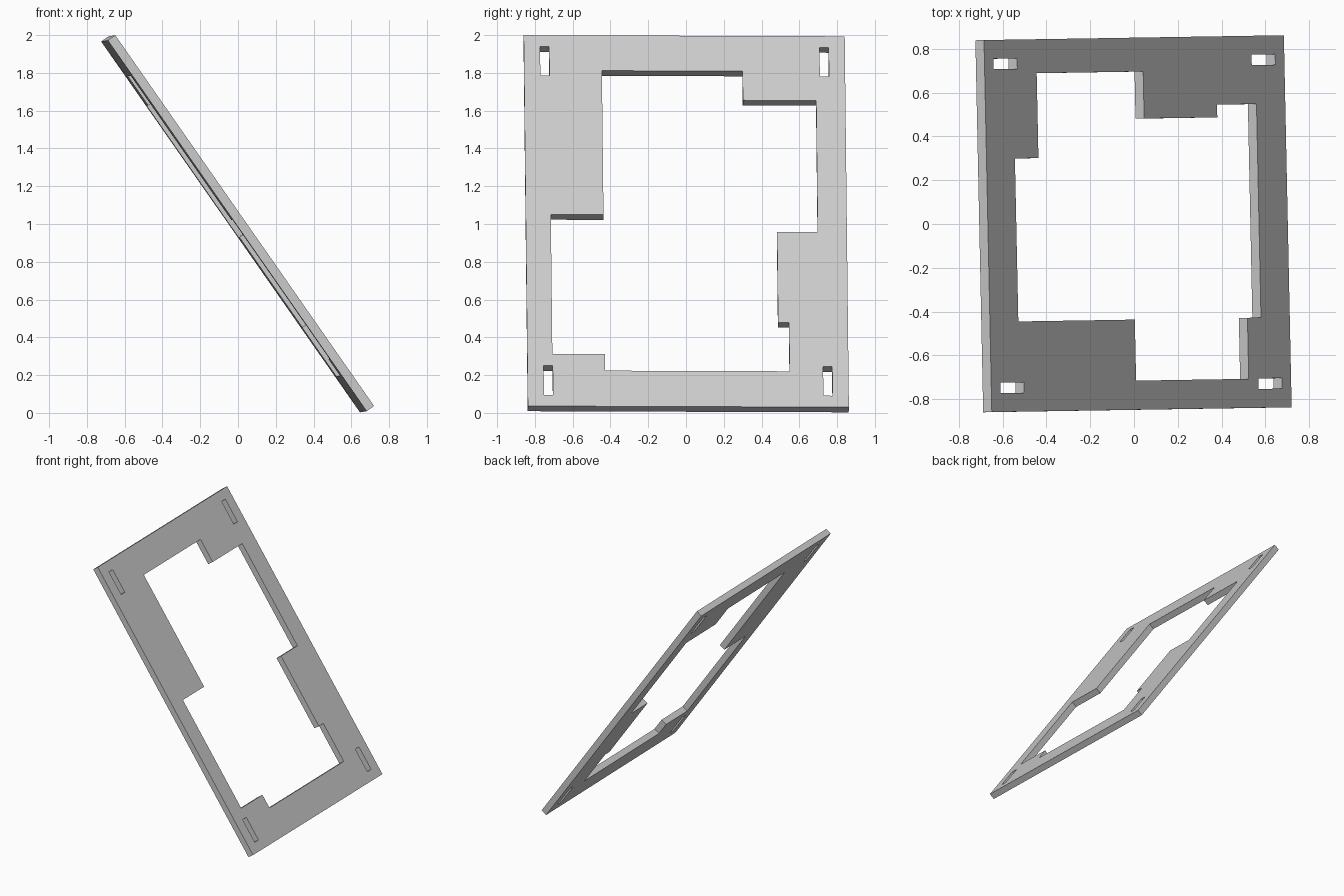
import bpy, bmesh
from mathutils import Vector, Matrix

cube = bpy.data.objects.get("Cube")
if cube:
    bpy.data.objects.remove(cube, do_unlink=True)

THICK = 0.048

grey = bpy.data.materials.new("plain grey")
grey.use_nodes = True
colour = (0.6, 0.6, 0.6, 1)
grey.diffuse_color = colour
grey.node_tree.nodes["Principled BSDF"].inputs["Base Color"].default_value = colour


def rect(cx, cy, hx, hy):
    return [(cx - hx, cy - hy), (cx + hx, cy - hy), (cx + hx, cy + hy), (cx - hx, cy + hy)]


# Outer edge, stepped opening and four corner slots, in the plane of the plate
outer = rect(0, 0, 1.197, 0.85)
opening = [(-0.97, -0.438), (-0.97, 0.307), (-0.782, 0.307), (-0.782, 0.695),
           (0.068, 0.695), (0.068, 0.48), (0.652, 0.48), (0.652, 0.538),
           (0.967, 0.538), (0.967, -0.438), (0.859, -0.438), (0.859, -0.717),
           (-0.04, -0.717), (-0.04, -0.438)]
slots = [rect(sx * 1.03, sy * 0.74, 0.094, 0.024) for sx in (-1, 1) for sy in (-1, 1)]

# Fill the flat outline around its holes, then extrude to thickness
bm = bmesh.new()
edges = []
for loop in [outer, opening] + slots:
    vs = [bm.verts.new((x, y, 0)) for x, y in loop]
    edges += [bm.edges.new((a, b)) for a, b in zip(vs, vs[1:] + vs[:1])]
bmesh.ops.triangle_fill(bm, use_beauty=True, edges=edges, normal=(0, 0, 1))
ext = bmesh.ops.extrude_face_region(bm, geom=bm.faces[:], use_keep_orig=True)
moved = [g for g in ext["geom"] if isinstance(g, bmesh.types.BMVert)]
bmesh.ops.translate(bm, verts=moved, vec=(0, 0, -THICK))
bmesh.ops.recalc_face_normals(bm, faces=bm.faces[:])
mesh = bpy.data.meshes.new("frame_plate")
bm.to_mesh(mesh)
bm.free()
mesh.materials.append(grey)

plate = bpy.data.objects.new("frame_plate", mesh)
bpy.context.collection.objects.link(plate)

# Lean the plate: long axis runs down towards +x, with a slight twist
u = Vector((0.5723, 0.0092, -0.82)).normalized()
v = Vector((-0.0206, 0.9998, -0.004))
v = (v - u * v.dot(u)).normalized()
n = u.cross(v)
turn = Matrix((u, v, n)).transposed().to_4x4()
plate.matrix_world = Matrix.Translation((0.0175, 0.0015, 1.015)) @ turn
